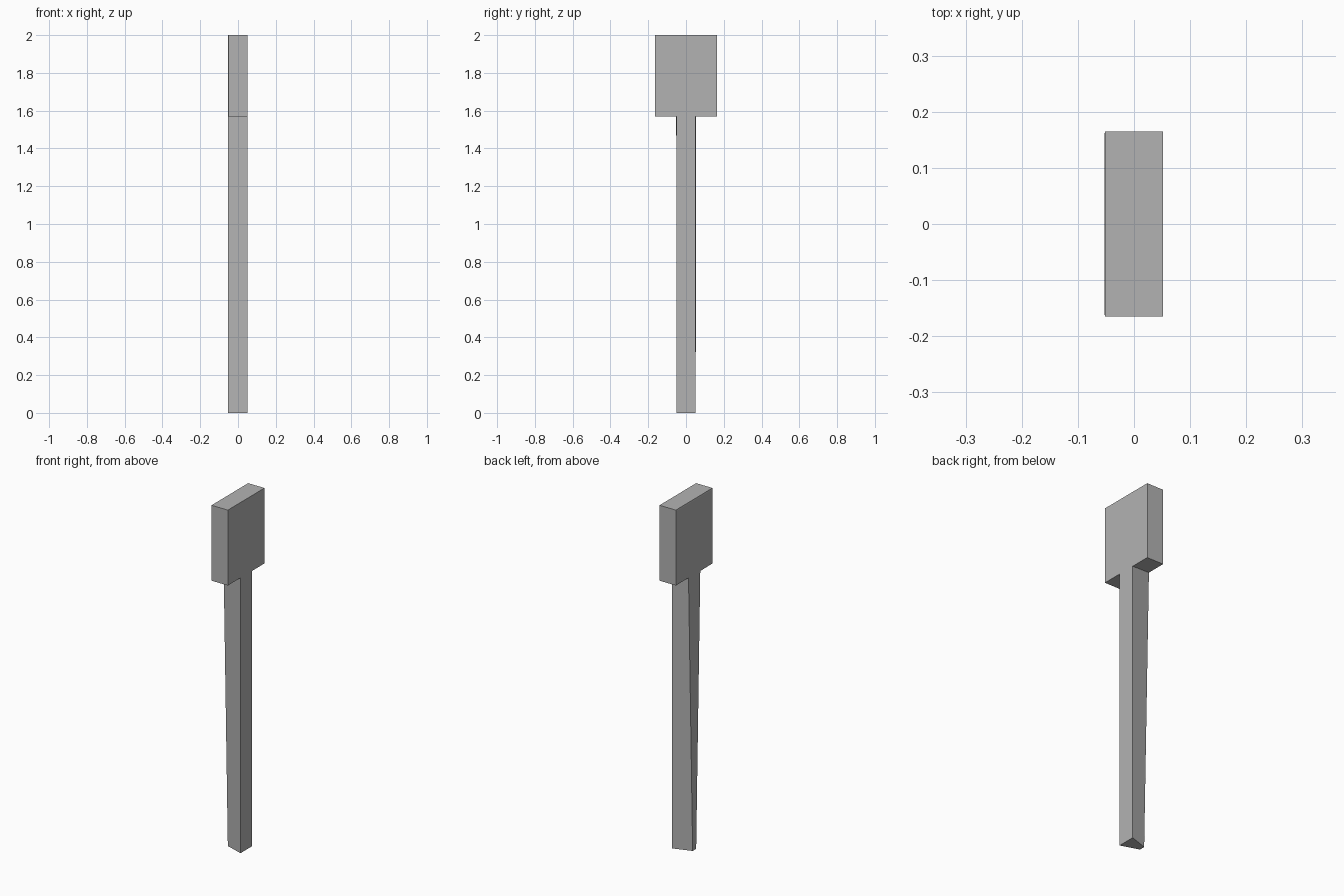
import bpy
import bmesh

cube = bpy.data.objects.get("Cube")
if cube:
    bpy.data.objects.remove(cube, do_unlink=True)

HALF_X = 0.0515     # half thickness of the whole piece
NECK_Z = 1.57       # underside of the head
TOP_Z = 2.0


def make_material(name, colour):
    mat = bpy.data.materials.new(name)
    mat.use_nodes = True
    mat.diffuse_color = colour
    mat.node_tree.nodes["Principled BSDF"].inputs["Base Color"].default_value = colour
    return mat


def t_outline(bm, x, foot, neck, head, inset=0.0):
    """One T-shaped ring at depth x, mirrored about y = 0."""
    half = [(foot, 0.0), (neck, NECK_Z), (head, NECK_Z + inset), (head, TOP_Z - inset)]
    points = half + [(-y, z) for y, z in reversed(half)]
    return [bm.verts.new((x, y, z)) for y, z in points]


def bridge(bm, ring_a, ring_b):
    count = len(ring_a)
    for i in range(count):
        j = (i + 1) % count
        bm.faces.new((ring_a[i], ring_a[j], ring_b[j], ring_b[i]))


# Flat square head and long shaft, with the shaft narrowing on its -x side
bm = bmesh.new()
rings = [
    t_outline(bm, HALF_X, 0.051, 0.051, 0.165),
    t_outline(bm, -HALF_X, 0.017, 0.054, 0.165),
    t_outline(bm, -HALF_X - 0.0015, 0.016, 0.053, 0.158, inset=0.007),
]
for a, b in zip(rings, rings[1:]):
    bridge(bm, a, b)
bm.faces.new(rings[0])
bm.faces.new(rings[-1])
bmesh.ops.recalc_face_normals(bm, faces=bm.faces)

mesh = bpy.data.meshes.new("head_and_shaft")
bm.to_mesh(mesh)
bm.free()
mesh.materials.append(make_material("plain grey", (0.45, 0.45, 0.45, 1.0)))
body = bpy.data.objects.new("head_and_shaft", mesh)
bpy.context.collection.objects.link(body)
